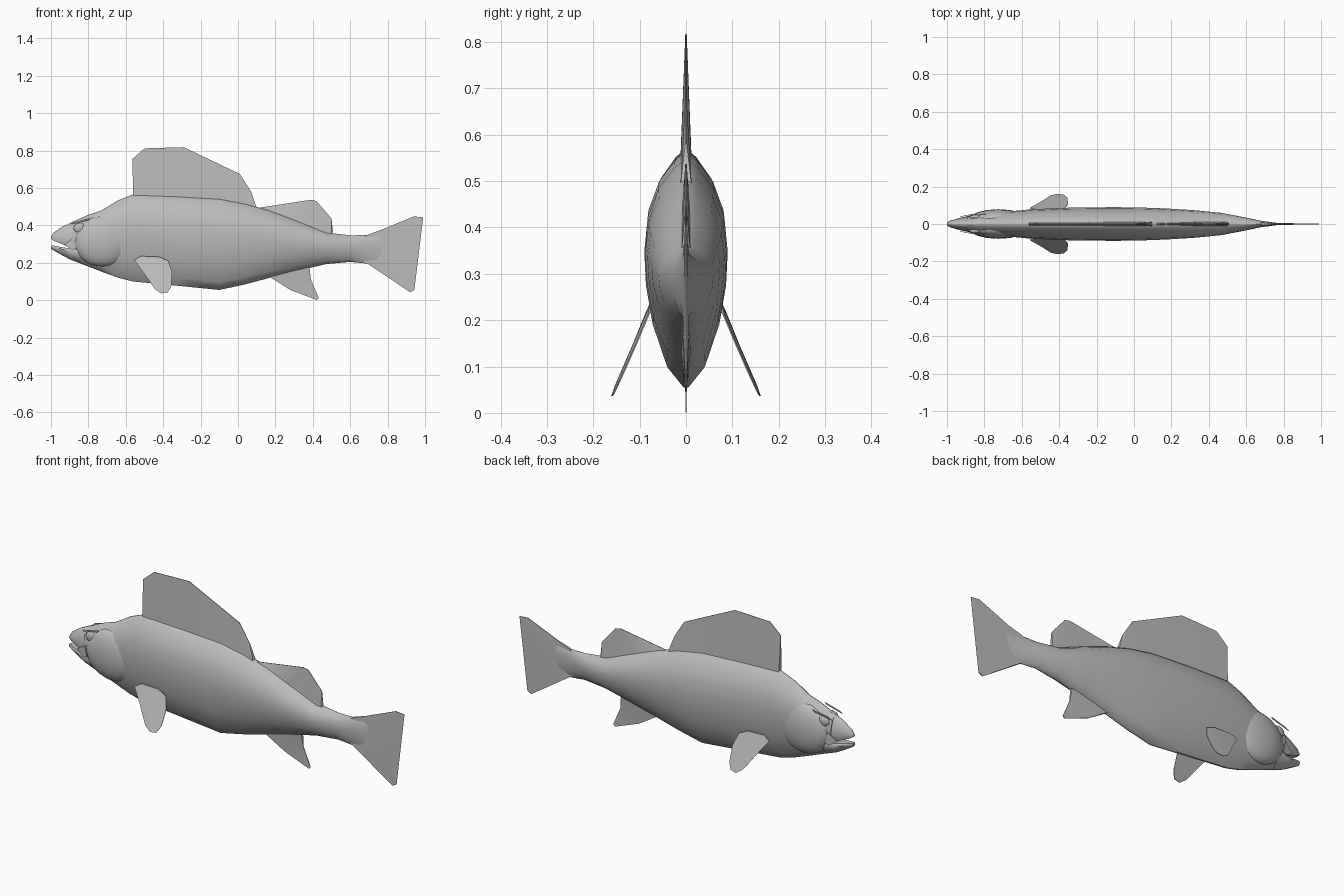
import bpy, bmesh, math
from mathutils import Vector

cube = bpy.data.objects.get("Cube")
if cube:
    bpy.data.objects.remove(cube, do_unlink=True)

grey = bpy.data.materials.new("plain grey")
grey.use_nodes = True
GREY = (0.5, 0.5, 0.5, 1)
grey.diffuse_color = GREY
grey.node_tree.nodes["Principled BSDF"].inputs["Base Color"].default_value = GREY


def finish(name, bm, angle=None):
    bmesh.ops.recalc_face_normals(bm, faces=bm.faces[:])
    mesh = bpy.data.meshes.new(name)
    bm.to_mesh(mesh)
    bm.free()
    mesh.materials.append(grey)
    obj = bpy.data.objects.new(name, mesh)
    bpy.context.collection.objects.link(obj)
    if angle:
        bpy.ops.object.select_all(action="DESELECT")
        obj.select_set(True)
        bpy.context.view_layer.objects.active = obj
        bpy.ops.object.shade_smooth_by_angle(angle=math.radians(angle))
    return obj


# Half cross-section: height fraction and width fraction, belly to back
SECTION = [(0, .06), (.09, .45), (.28, .8), (.45, .96), (.6, 1),
           (.75, .92), (.88, .66), (.97, .28), (1, .08)]


def loft(name, rows, section=SECTION, angle=50):
    """Skin rings given as (x, bottom, top, half width)."""
    bm = bmesh.new()
    rings = []
    for x, low, high, w in rows:
        half = [(f * w, low + t * (high - low)) for t, f in section]
        outline = half + [(-y, z) for y, z in reversed(half)]
        rings.append([bm.verts.new((x, y, z)) for y, z in outline])
    n = len(rings[0])
    for a, b in zip(rings, rings[1:]):
        for i in range(n):
            j = (i + 1) % n
            bm.faces.new((a[i], a[j], b[j], b[i]))
    bm.faces.new(rings[0])
    bm.faces.new(rings[-1])
    return finish(name, bm, angle)


# Trunk from the mouth corner to the tail root
loft("body", [
    (-.89, .215, .417, .042), (-.8, .18, .457, .056), (-.73, .153, .48, .063),
    (-.64, .12, .535, .07), (-.56, .1, .566, .078), (-.33, .078, .557, .088),
    (-.1, .055, .543, .09), (.04, .085, .517, .088), (.17, .12, .478, .083),
    (.32, .158, .423, .074), (.47, .193, .362, .059), (.6, .205, .347, .034),
    (.68, .197, .348, .017), (.78, .19, .35, .004)])

# Open mouth made of two jaws
JAW = [(0, .7), (.3, .95), (.6, .8), (.85, .5), (1, .15)]
loft("upper_jaw", [(-1, .328, .338, .009), (-.985, .318, .362, .018),
                   (-.94, .3, .393, .032), (-.9, .28, .412, .041),
                   (-.86, .27, .43, .045)], JAW)
LOWER = [(0, .2), (.35, .75), (.75, 1), (1, .8)]
loft("lower_jaw", [(-1, .275, .294, .009), (-.98, .263, .291, .018),
                   (-.94, .24, .283, .03), (-.9, .219, .277, .04),
                   (-.84, .197, .28, .046)], LOWER)


def blob(name, centre, size, u=16, v=10):
    """Flattened ellipsoid bulging out of the head."""
    bm = bmesh.new()
    bmesh.ops.create_uvsphere(bm, u_segments=u, v_segments=v, radius=1)
    for p in bm.verts:
        p.co = Vector([c + s * q for c, s, q in zip(centre, size, p.co)])
    return finish(name, bm, 60)


def fin(name, outline, root, thick=.012, place=None):
    """Thin sheet, thicker along the first `root` outline points."""
    bm = bmesh.new()
    sides = []
    for s in (1, -1):
        ring = []
        for i, (x, z) in enumerate(outline):
            y = place(x, z) if place else 0
            t = thick if i < root else .0015
            ring.append(bm.verts.new((x, y + s * t, z)))
        sides.append(ring)
        bm.faces.new(ring if s > 0 else ring[::-1])
    a, b = sides
    for i in range(len(a)):
        j = (i + 1) % len(a)
        bm.faces.new((a[i], b[i], b[j], a[j]))
    bmesh.ops.triangulate(bm, faces=bm.faces[:])
    return finish(name, bm, 25)


# Upright fins; the root points come first
fin("front_dorsal_fin", [(.1, .49), (-.2, .53), (-.56, .55), (-.565, .755),
                         (-.5, .812), (-.29, .818), (.01, .675), (.07, .58)], 3)
fin("rear_dorsal_fin", [(.5, .345), (.3, .42), (.1, .49), (.13, .497),
                        (.39, .537), (.42, .53), (.5, .437), (.507, .37)], 3, .01)
fin("anal_fin", [(.16, .13), (.27, .16), (.38, .19), (.39, .11),
                 (.432, .012), (.422, .001), (.28, .055)], 3, .01)
fin("tail_fin", [(.69, .197), (.62, .24), (.62, .31), (.69, .349), (.76, .374),
                 (.94, .448), (.99, .443), (.915, .32), (.9, .2), (.915, .135),
                 (.943, .055), (.92, .043), (.84, .1)], 4, .007)

# Paired parts on both sides of the head and chest
PADDLE = [(-.42, .232), (-.52, .236), (-.555, .215), (-.5, .14), (-.445, .06),
          (-.41, .036), (-.375, .042), (-.357, .075), (-.352, .15), (-.372, .21)]
for side, s in (("left", -1), ("right", 1)):
    fin(side + "_pectoral_fin", PADDLE, 3, .004,
        lambda x, z: s * (.075 + .44 * (.235 - z) - .06 * max(0, x + .45)))
    blob(side + "_gill_cover", (-.725, s * .027, .315), (.155, .052, .135))
    blob(side + "_eye", (-.845, s * .038, .385), (.035, .014, .028), 12, 8)
    # Raised brow and the bone behind the mouth
    fin(side + "_brow", [(-.9, .405), (-.88, .417), (-.79, .437), (-.8, .427)],
        0, place=lambda x, z: s * (.046 + .06 * (x + .9)))
    fin(side + "_cheek_bone", [(-.875, .335), (-.862, .275), (-.89, .27), (-.93, .3)],
        0, place=lambda x, z: s * (.05 + .2 * (x + .875)))
